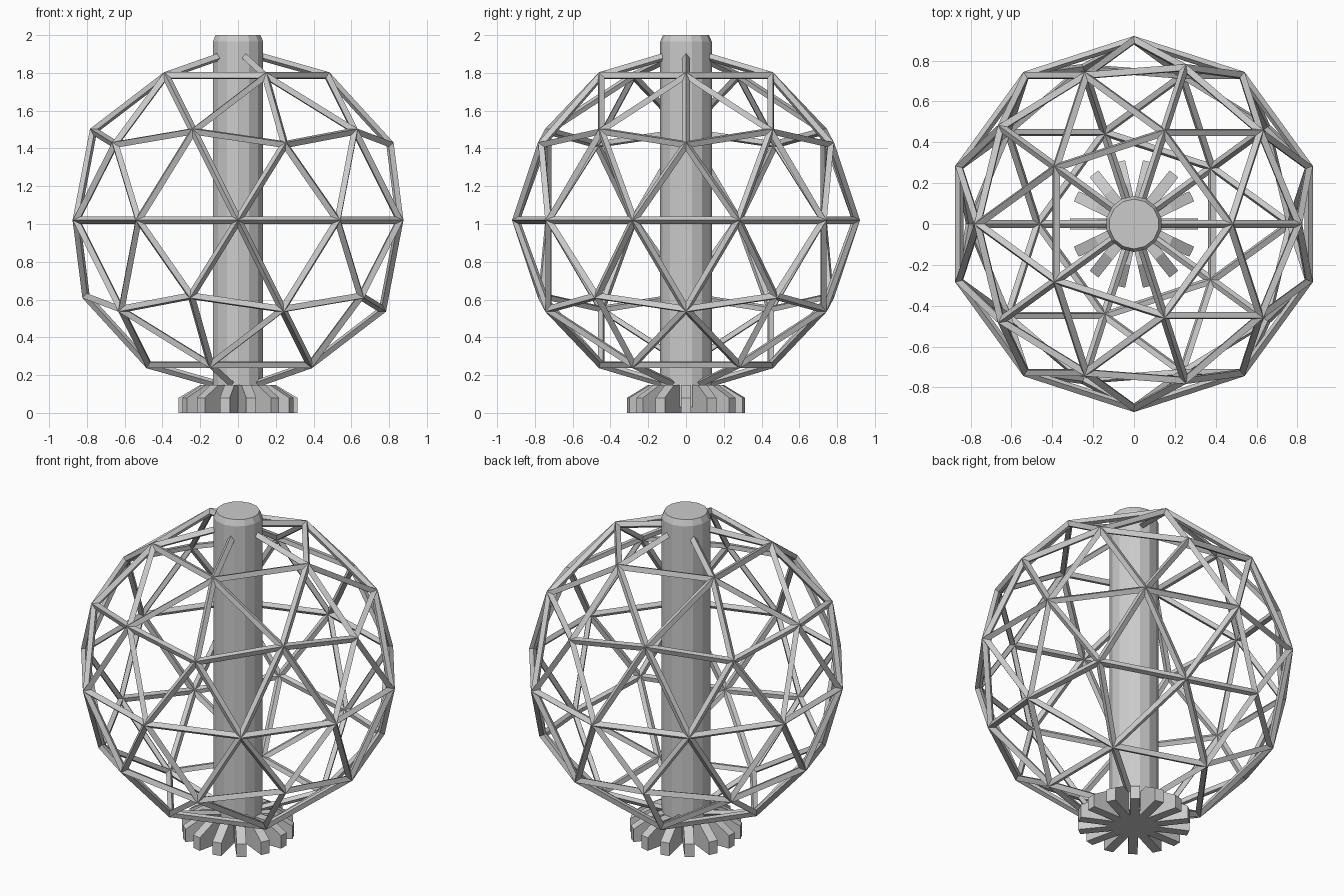
import bpy, bmesh, math
from mathutils import Matrix

if "Cube" in bpy.data.objects:
    bpy.data.objects.remove(bpy.data.objects["Cube"])


def make_object(name, bm):
    bmesh.ops.recalc_face_normals(bm, faces=bm.faces)
    mesh = bpy.data.meshes.new(name)
    bm.to_mesh(mesh)
    bm.free()
    obj = bpy.data.objects.new(name, mesh)
    bpy.context.collection.objects.link(obj)
    return obj


# Geodesic cage: struts along the edges of a subdivided icosahedron
bm = bmesh.new()
bmesh.ops.create_icosphere(bm, subdivisions=2, radius=0.9)
bmesh.ops.translate(bm, verts=bm.verts, vec=(0, 0, 1.02))
cage = make_object("geodesic_cage", bm)
wire = cage.modifiers.new("struts", 'WIREFRAME')
wire.thickness = 0.042
wire.offset = 0
wire.use_even_offset = True
wire.use_replace = True

# Central column with chamfered top rim, turned from a profile
SIDES = 14
profile = [(0.137, 0.03), (0.137, 1.965), (0.122, 2.0)]
bm = bmesh.new()
rings = []
for r, z in profile:
    angles = [2 * math.pi * (i + 0.5) / SIDES for i in range(SIDES)]
    rings.append([bm.verts.new((r * math.cos(a), r * math.sin(a), z)) for a in angles])
for low, high in zip(rings, rings[1:]):
    for i in range(SIDES):
        j = (i + 1) % SIDES
        bm.faces.new((low[i], low[j], high[j], high[i]))
bm.faces.new(rings[0])
bm.faces.new(rings[-1])
make_object("central_column", bm)

# Foot: radial blades with sloping tops
BLADES = 14
HALF_WIDTH = 0.027
blade_profile = [(0, 0), (0.314, 0), (0.314, 0.08), (0.2, 0.148), (0, 0.148)]
bm = bmesh.new()
for k in range(BLADES):
    turn = Matrix.Rotation(2 * math.pi * k / BLADES, 4, 'Z')
    sides = []
    for y in (-HALF_WIDTH, HALF_WIDTH):
        vs = [bm.verts.new((x, y, z)) for x, z in blade_profile]
        bmesh.ops.transform(bm, matrix=turn, verts=vs)
        bm.faces.new(vs)
        sides.append(vs)
    a, b = sides
    n = len(a)
    for i in range(n):
        j = (i + 1) % n
        bm.faces.new((a[i], a[j], b[j], b[i]))
make_object("foot_blades", bm)
